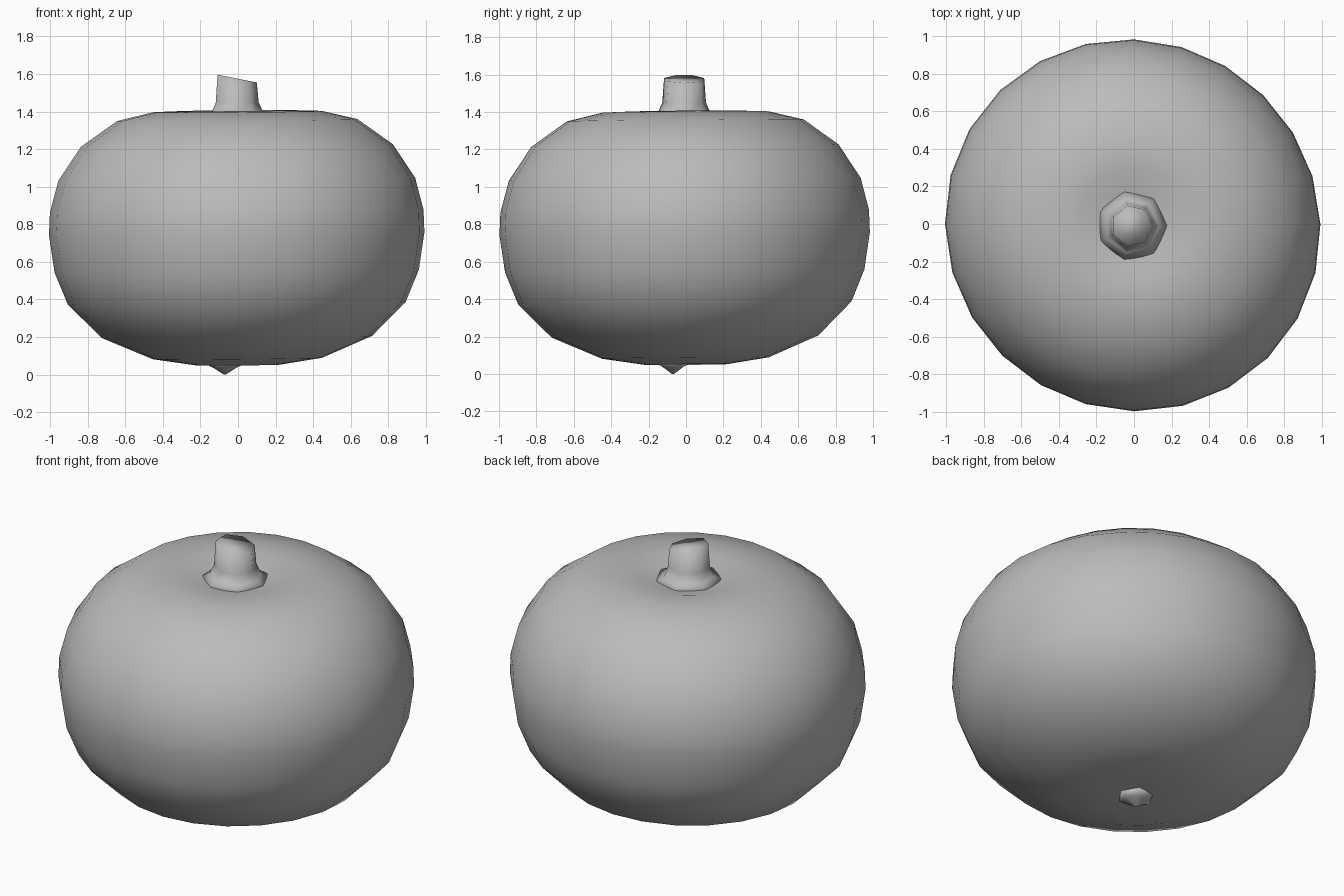
import bpy, bmesh, math

if "Cube" in bpy.data.objects:
    bpy.data.objects.remove(bpy.data.objects["Cube"])

grey = bpy.data.materials.new("plain grey")
grey.use_nodes = True
grey.diffuse_color = (0.5, 0.5, 0.5, 1)
grey.node_tree.nodes["Principled BSDF"].inputs["Base Color"].default_value = (0.5, 0.5, 0.5, 1)


def lathe(name, profile, sides, place):
    """Skin rings of (radius, height); place maps (radius, height, angle) to a point."""
    bm = bmesh.new()
    rings = [[bm.verts.new(place(r, z, math.tau * i / sides)) for i in range(sides)]
             for r, z in profile]
    for low, high in zip(rings, rings[1:]):
        for i in range(sides):
            j = (i + 1) % sides
            bm.faces.new((low[i], low[j], high[j], high[i]))
    bm.faces.new(rings[0][::-1])
    bm.faces.new(rings[-1])
    mesh = bpy.data.meshes.new(name)
    bm.to_mesh(mesh)
    bm.free()
    mesh.materials.append(grey)
    mesh.polygons.foreach_set("use_smooth", [True] * len(mesh.polygons))
    obj = bpy.data.objects.new(name, mesh)
    bpy.context.collection.objects.link(obj)
    return obj


# Squat round body, a little out of round, with a shallow dip on top
def body_point(r, z, a):
    k = r * (0.995 + 0.014 * math.cos(2 * a - 5.06) - 0.01 * math.cos(a - 0.8))
    return k * math.cos(a), k * math.sin(a), z + 0.012 * k * math.cos(a - 0.8)


body_profile = [(0.06, 0.06), (0.22, 0.05), (0.45, 0.085), (0.72, 0.2), (0.9, 0.38),
                (0.97, 0.55), (1, 0.75), (0.995, 0.87), (0.95, 1.04), (0.83, 1.22),
                (0.64, 1.355), (0.45, 1.4), (0.3, 1.405), (0.18, 1.375), (0.06, 1.365)]
lathe("body", body_profile, 24, body_point)


# Short stem that flares at the base and is cut at a slant
def stem_point(r, z, a):
    x, y = r * math.cos(a) - 0.01, r * math.sin(a) - 0.01
    slant = -0.2 * x if z > 1.5 else 0
    return x, y, z + slant


stem_profile = [(0.21, 1.365), (0.145, 1.395), (0.12, 1.45), (0.11, 1.575)]
lathe("stem", stem_profile, 7, stem_point)


# Small pointed nub underneath
def nub_point(r, z, a):
    return r * math.cos(a) - 0.07, r * math.sin(a) - 0.07, z


lathe("bottom_nub", [(0.006, 0), (0.06, 0.035), (0.12, 0.065)], 6, nub_point)
